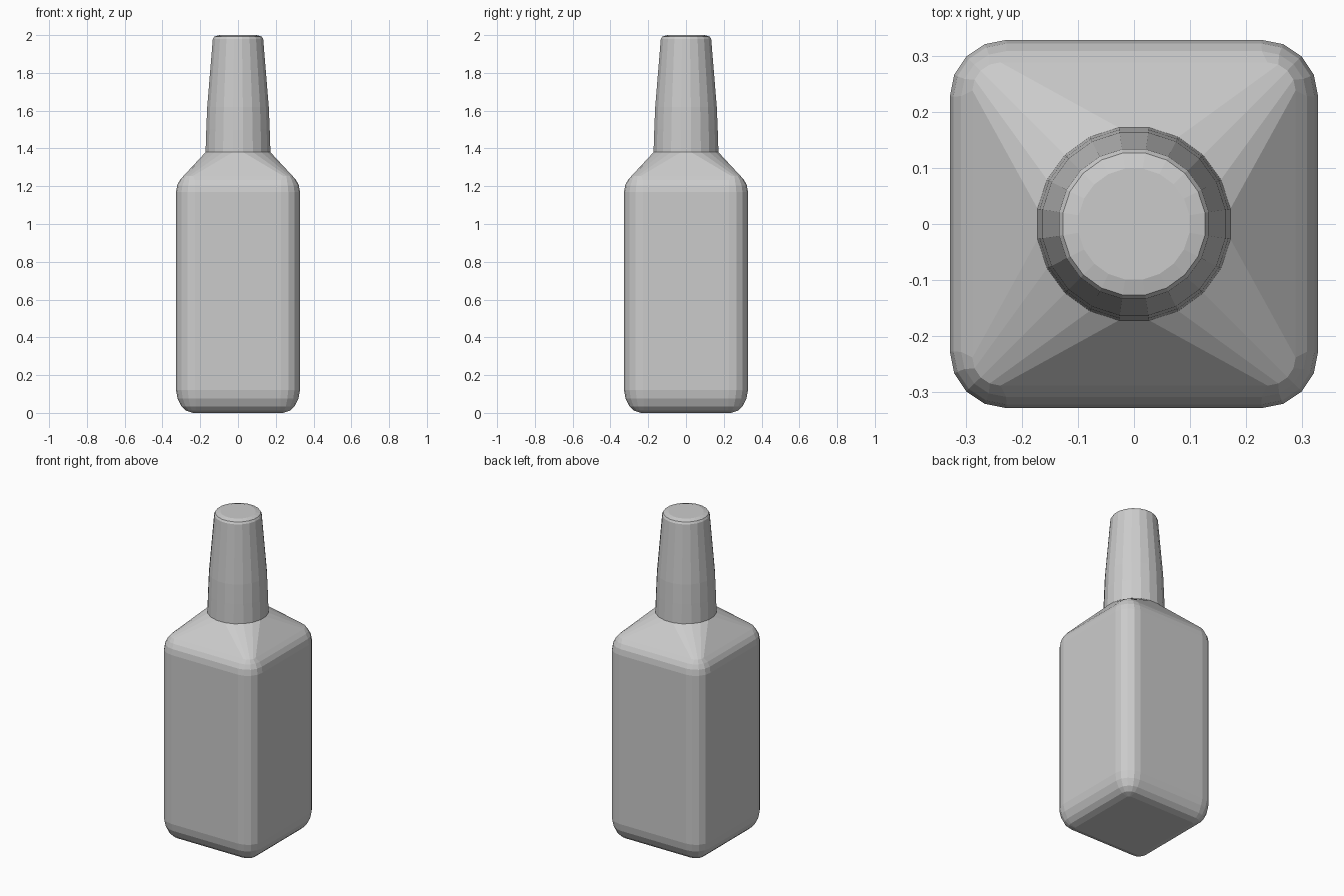
import bpy
import bmesh
from math import cos, sin, pi

cube = bpy.data.objects.get("Cube")
if cube:
    bpy.data.objects.remove(cube, do_unlink=True)

grey = bpy.data.materials.new("plain_grey")
grey.use_nodes = True
colour = (0.6, 0.6, 0.6, 1)
grey.diffuse_color = colour
grey.node_tree.nodes["Principled BSDF"].inputs["Base Color"].default_value = colour

STEPS = 4  # segments in each rounded corner


def ring(bm, half, radius, z):
    """Rounded square; it becomes an even circle when radius equals half."""
    margin = pi / 4 / (STEPS + 1) if radius == half else 0
    verts = []
    for corner in range(4):
        mid = corner * pi / 2 + pi / 4
        cx = (half - radius) * (1 if cos(mid) > 0 else -1)
        cy = (half - radius) * (1 if sin(mid) > 0 else -1)
        for i in range(STEPS + 1):
            a = mid + (i / STEPS - 0.5) * (pi / 2 - 2 * margin)
            verts.append(bm.verts.new((cx + radius * cos(a), cy + radius * sin(a), z)))
    return verts


def loft(name, sections):
    """Skin a stack of (half width, corner radius, height) sections."""
    bm = bmesh.new()
    rings = [ring(bm, *s) for s in sections]
    count = len(rings[0])
    for low, high in zip(rings, rings[1:]):
        for i in range(count):
            j = (i + 1) % count
            bm.faces.new((low[i], low[j], high[j], high[i]))
    bm.faces.new(rings[0][::-1])
    bm.faces.new(rings[-1])
    bmesh.ops.recalc_face_normals(bm, faces=bm.faces)
    mesh = bpy.data.meshes.new(name)
    bm.to_mesh(mesh)
    bm.free()
    mesh.materials.append(grey)
    obj = bpy.data.objects.new(name, mesh)
    bpy.context.collection.objects.link(obj)
    return obj


# Square bottle with rounded edges and shoulders sloping to a round neck
loft("bottle_body", [
    (0.24, 0.015, 0.0), (0.275, 0.05, 0.012), (0.3, 0.075, 0.035),
    (0.32, 0.095, 0.075), (0.328, 0.1, 0.12),
    (0.328, 0.1, 1.17), (0.322, 0.095, 1.205), (0.308, 0.08, 1.232),
    (0.288, 0.05, 1.255), (0.174, 0.174, 1.38),
])

# Tall tapered cap
loft("cap", [(r, r, z) for r, z in (
    (0.174, 1.378), (0.17, 1.5), (0.165, 1.62), (0.15, 1.8),
    (0.135, 1.98), (0.128, 1.992), (0.1, 2.0))])
